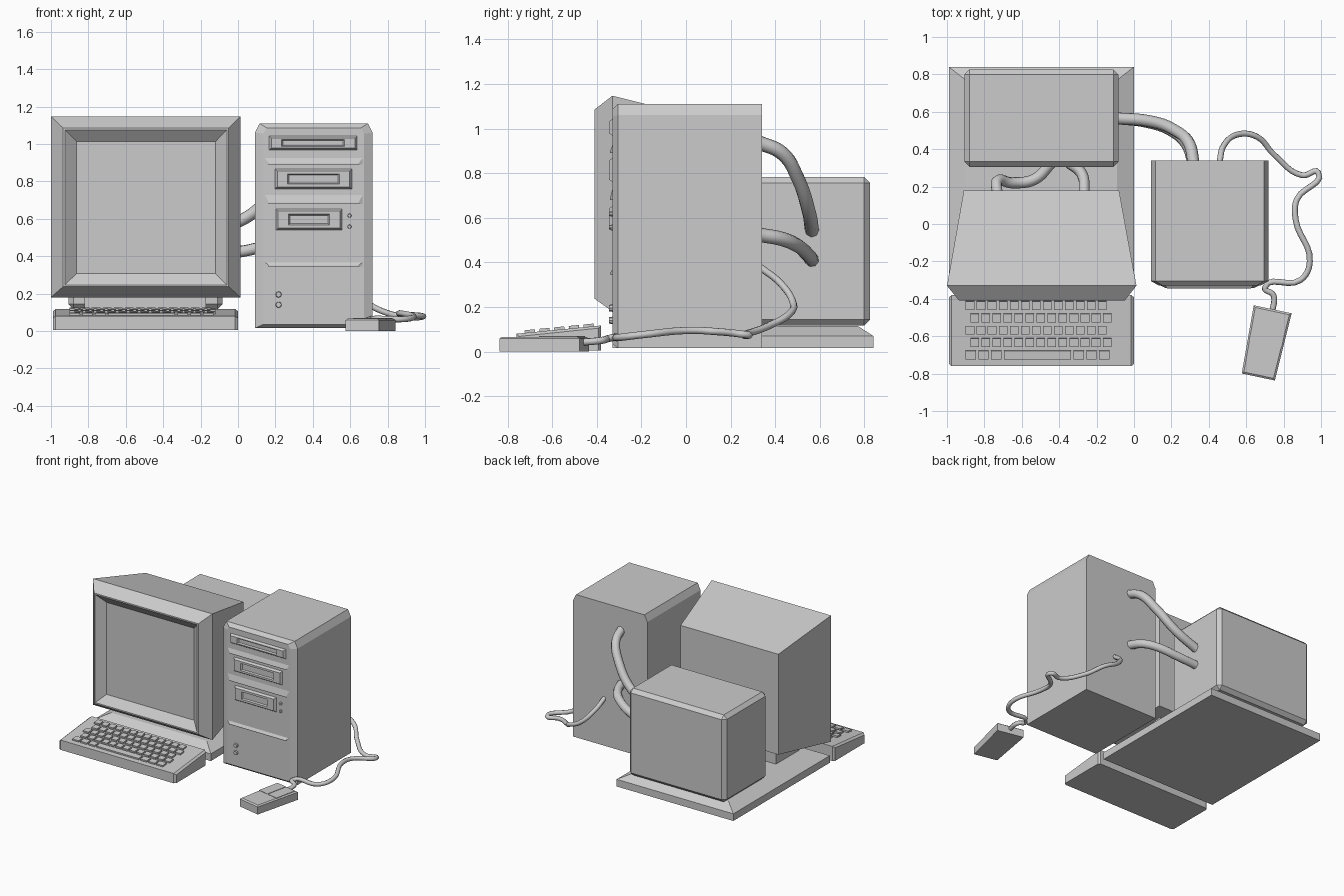
import bpy, bmesh, math
from mathutils import Matrix, Vector

old = bpy.data.objects.get("Cube")
if old:
    bpy.data.objects.remove(old, do_unlink=True)

grey = bpy.data.materials.new("plain grey")
grey.use_nodes = True
COLOUR = (0.6, 0.6, 0.6, 1)
grey.diffuse_color = COLOUR
grey.node_tree.nodes["Principled BSDF"].inputs["Base Color"].default_value = COLOUR


def finish(name, bm):
    bmesh.ops.recalc_face_normals(bm, faces=bm.faces)
    mesh = bpy.data.meshes.new(name)
    bm.to_mesh(mesh)
    bm.free()
    mesh.materials.append(grey)
    ob = bpy.data.objects.new(name, mesh)
    bpy.context.collection.objects.link(ob)
    return ob


def loft(name, rings):
    """Skin a row of matching rings and cap both ends."""
    bm = bmesh.new()
    loops = [[bm.verts.new(p) for p in ring] for ring in rings]
    n = len(loops[0])
    for a, b in zip(loops, loops[1:]):
        for i in range(n):
            bm.faces.new((a[i], a[(i + 1) % n], b[(i + 1) % n], b[i]))
    bm.faces.new(loops[0])
    bm.faces.new(loops[-1])
    return finish(name, bm)


def upright(x0, x1, z0, z1, y, cut_x=0, cut_z=0):
    """Ring facing the front, with optional cut top corners."""
    if not cut_x:
        return [(x0, y, z0), (x1, y, z0), (x1, y, z1), (x0, y, z1)]
    return [(x0, y, z0), (x1, y, z0), (x1, y, z1 - cut_z), (x1 - cut_x, y, z1),
            (x0 + cut_x, y, z1), (x0, y, z1 - cut_z)]


def flat(x0, x1, y0, y1, z):
    return [(x0, y0, z), (x1, y0, z), (x1, y1, z), (x0, y1, z)]


def add_box(bm, centre, size, turn=Matrix()):
    m = Matrix.Translation(centre) @ turn @ Matrix.Diagonal((*size, 1))
    bmesh.ops.create_cube(bm, size=1, matrix=m)


def cable(name, points, radius):
    curve = bpy.data.curves.new(name, "CURVE")
    curve.dimensions = "3D"
    curve.bevel_depth = radius
    curve.bevel_resolution = 2
    curve.resolution_u = 6
    curve.use_fill_caps = True
    spline = curve.splines.new("BEZIER")
    spline.bezier_points.add(len(points) - 1)
    for bp, p in zip(spline.bezier_points, points):
        bp.co = p
        bp.handle_left_type = bp.handle_right_type = "AUTO"
    curve.materials.append(grey)
    ob = bpy.data.objects.new(name, curve)
    bpy.context.collection.objects.link(ob)


# Base slab with a sloping rim
loft("base_slab", [flat(-0.99, 0.0, -0.33, 0.84, 0.015),
                   flat(-0.99, 0.0, -0.33, 0.84, 0.07),
                   flat(-0.9, -0.09, -0.25, 0.77, 0.115)])

# Monitor: tapered shell, ridged bezel and sunken screen in one skin
loft("monitor", [upright(-0.91, -0.08, 0.25, 1.02, 0.18),
                 upright(-1.0, 0.013, 0.18, 1.147, -0.33),
                 upright(-0.935, -0.05, 0.237, 1.085, -0.41),
                 upright(-0.925, -0.06, 0.247, 1.075, -0.41),
                 upright(-0.863, -0.12, 0.307, 1.013, -0.36)])
loft("monitor_foot", [flat(-0.82, -0.17, -0.2, 0.08, 0.1),
                      flat(-0.82, -0.17, -0.2, 0.08, 0.27)])

# Rear unit with chamfered edges
bm = bmesh.new()
add_box(bm, (-0.495, 0.566, 0.45), (0.824, 0.52, 0.667))
bmesh.ops.bevel(bm, geom=bm.edges[:], offset=0.027, segments=1, affect="EDGES")
finish("rear_unit", bm)

# Tower case
loft("tower_case", [upright(0.09, 0.72, 0.015, 1.11, 0.34, 0.025, 0.05),
                    upright(0.09, 0.72, 0.015, 1.11, -0.305, 0.025, 0.05),
                    upright(0.135, 0.675, 0.035, 1.085, -0.33, 0.02, 0.03)])

# Drive fronts: raised frame, sunken slot
drives = {"upper": (0.163, 0.64, 0.965, 1.045),
          "middle": (0.195, 0.612, 0.757, 0.87),
          "lower": (0.2, 0.56, 0.537, 0.655)}
for name, (x0, x1, z0, z1) in drives.items():
    h = (z1 - z0) * 0.26
    loft(name + "_drive", [upright(x0, x1, z0, z1, -0.325),
                           upright(x0 + .015, x1 - .015, z0 + .014, z1 - .014, -0.346),
                           upright(x0 + .07, x1 - .07, z0 + h, z1 - h, -0.346),
                           upright(x0 + .078, x1 - .078, z0 + h + .006, z1 - h - .006, -0.335)])

# Sloping ledges across the tower front
for name, z0, z1 in (("upper", 0.89, 0.93), ("middle", 0.68, 0.735), ("lower", 0.345, 0.37)):
    loft(name + "_ledge", [upright(0.14, 0.67, z0, z1, -0.328),
                           upright(0.165, 0.645, z0, z0 + 0.006, -0.341)])

# Lights and buttons
for name, x, z, r in (("upper_light", 0.596, 0.617, 0.012), ("lower_light", 0.596, 0.558, 0.012),
                      ("power_button", 0.217, 0.195, 0.018), ("reset_button", 0.217, 0.14, 0.018)):
    bm = bmesh.new()
    bmesh.ops.create_cone(bm, cap_ends=True, segments=8, radius1=r, radius2=r * 0.8, depth=0.025,
                          matrix=Matrix.Translation((x, -0.332, z)) @ Matrix.Rotation(math.pi / 2, 4, "X"))
    finish(name, bm)

# Keyboard wedge
def wedge(x, i):
    return [(x, -0.76 + i, 0.005), (x, -0.38 - i, 0.005), (x, -0.38 - i, 0.117 - i), (x, -0.76 + i, 0.08 - i)]


loft("keyboard", [wedge(-0.99, 0.012), wedge(-0.975, 0), wedge(-0.015, 0), wedge(-0.0, 0.012)])

# Keys: five staggered rows, the front one with a long bar
slope = math.atan2(0.037, 0.38)
tilt = Matrix.Rotation(slope, 4, "X")
bm = bmesh.new()
for row in range(5):
    y = -0.70 + row * 0.066
    z = 0.08 + (y + 0.76) * math.tan(slope)
    left = -0.9 + (row % 2) * 0.025
    if row == 0:
        widths = [0.055, 0.055, 0.055, 0.36, 0.055, 0.055, 0.055]
    else:
        widths = [0.046] * 13
    for w in widths:
        add_box(bm, (left + w / 2, y, z + 0.003), (w, 0.046, 0.018), tilt)
        left += w + 0.013
finish("keys", bm)

# Mouse, slightly wider at the cable end, with thin button plates
spot = Matrix.Translation((0.703, -0.637, 0)) @ Matrix.Rotation(math.radians(-12), 4, "Z")


def mouse_ring(i, z, y0=-0.185, y1=0.185):
    pts = []
    for sx, y in ((-1, y0 + i), (1, y0 + i), (1, y1 - i), (-1, y1 - i)):
        pts.append(spot @ Vector((sx * (0.097 + 0.035 * y - i), y, z)))
    return pts


loft("mouse", [mouse_ring(0, 0), mouse_ring(0, 0.058), mouse_ring(0.01, 0.066)])
bm = bmesh.new()
for side in (-1, 1):
    add_box(bm, spot @ Vector((side * 0.046, 0.083, 0.066)), (0.086, 0.175, 0.006),
            Matrix.Rotation(math.radians(-12), 4, "Z"))
finish("mouse_buttons", bm)

# Cables
cable("mouse_cable", [(.457, .33, .38), (.48, .42, .31), (.56, .48, .22), (.66, .465, .17),
                      (.75, .37, .115), (.9, .26, .075), (.985, .275, .075), (.87, .13, .09),
                      (.865, .02, .095), (.94, -.2, .075), (.89, -.3, .063), (.7, -.34, .06),
                      (.745, -.38, .05), (.74, -.47, .042)], 0.016)
cable("upper_tower_cable", [(.32, .32, .94), (.295, .43, .89), (.22, .5, .78),
                            (.08, .55, .63), (-.1, .565, .54)], 0.032)
cable("lower_tower_cable", [(.32, .32, .525), (.28, .43, .505), (.2, .5, .475),
                            (.07, .545, .435), (-.1, .565, .41)], 0.032)
cable("left_monitor_cable", [(-.44, .33, .45), (-.53, .24, .45), (-.65, .22, .48),
                             (-.73, .23, .55), (-.73, .16, .6)], 0.03)
cable("right_monitor_cable", [(-.35, .33, .45), (-.28, .27, .48), (-.265, .16, .55)], 0.03)

# Smooth the round cables only
bpy.ops.object.select_all(action="DESELECT")
for ob in [o for o in bpy.context.collection.objects if o.type == "CURVE"]:
    for s in ob.data.splines:
        s.use_smooth = True
